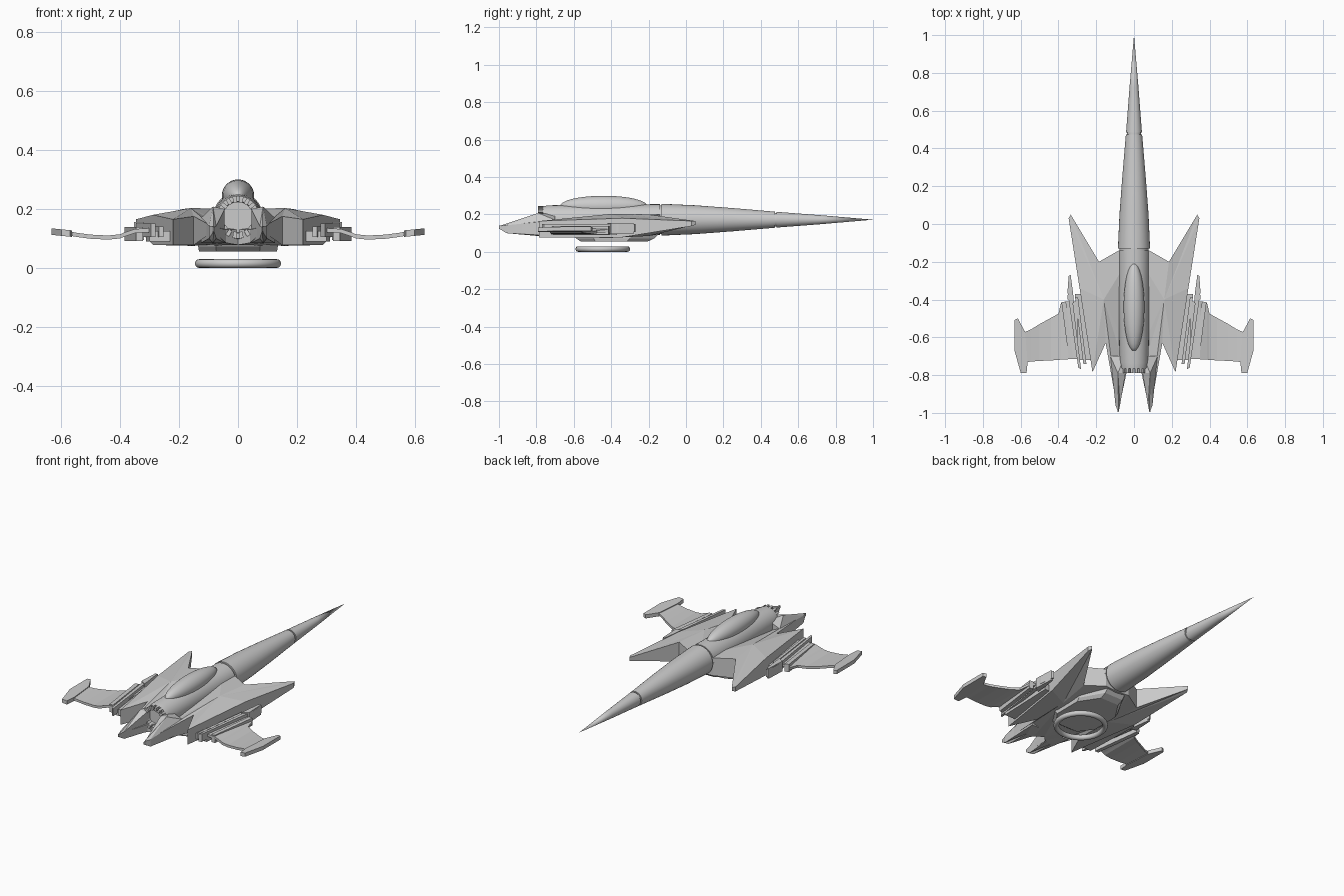
import bpy, bmesh, math
from mathutils import Matrix

if "Cube" in bpy.data.objects:
    bpy.data.objects.remove(bpy.data.objects["Cube"])

AXIS_Z = 0.172


def finish(name, bm, mirror=False, smooth=False):
    bmesh.ops.recalc_face_normals(bm, faces=bm.faces)
    me = bpy.data.meshes.new(name)
    bm.to_mesh(me)
    bm.free()
    ob = bpy.data.objects.new(name, me)
    bpy.context.collection.objects.link(ob)
    if mirror:
        ob.modifiers.new("Mirror", 'MIRROR').use_axis[0] = True
    if smooth:
        bpy.ops.object.select_all(action='DESELECT')
        ob.select_set(True)
        bpy.context.view_layer.objects.active = ob
        bpy.ops.object.shade_smooth_by_angle(angle=math.radians(35))
    return ob


def slab(name, pts, centre=None, mirror=True, closed=True):
    """Outline of (x, y, z_top, z_bottom) points; optional fan centre gives facets."""
    bm = bmesh.new()
    top = [bm.verts.new((x, y, t)) for x, y, t, b in pts]
    bot = [bm.verts.new((x, y, b)) for x, y, t, b in pts]
    n = len(pts)
    for i in range(n if closed else n - 1):
        j = (i + 1) % n
        bm.faces.new((top[i], top[j], bot[j], bot[i]))
    if centre:
        x, y, t, b = centre
        ct, cb = bm.verts.new((x, y, t)), bm.verts.new((x, y, b))
        for i in range(n):
            j = (i + 1) % n
            bm.faces.new((top[i], ct, top[j]))
            bm.faces.new((bot[i], bot[j], cb))
    else:
        bm.faces.new(top)
        bm.faces.new(bot[::-1])
    return finish(name, bm, mirror)


def flat(name, xy, z0, z1):
    return slab(name, [(x, y, z1, z0) for x, y in xy])


def revolve(name, profile, segs=32):
    """Lathe (radius, y) points round the long axis of the ship."""
    bm = bmesh.new()
    rings = []
    for r, y in profile:
        if r == 0:
            rings.append([bm.verts.new((0, y, AXIS_Z))])
        else:
            rings.append([bm.verts.new((r * math.cos(a), y, AXIS_Z + r * math.sin(a)))
                          for a in (2 * math.pi * k / segs for k in range(segs))])
    for a, b in zip(rings, rings[1:]):
        for k in range(segs):
            q = [a[k % len(a)], a[(k + 1) % segs % len(a)],
                 b[(k + 1) % segs % len(b)], b[k % len(b)]]
            bm.faces.new(list(dict.fromkeys(q)))
    return finish(name, bm, smooth=True)


# Long nose in two sections, separated by shallow grooves
revolve("nose_base", [(0, -.13), (.085, -.13), (.077, .05), (.062, .25), (.043, .475), (0, .475)])
revolve("nose_joint", [(0, .46), (.037, .46), (.037, .5), (0, .5)])
revolve("nose_tip", [(0, .485), (.042, .485), (.024, .72), (0, 1)])

# Fuselage tube and the engine recess
revolve("fuselage", [(0, -.12), (.077, -.12), (.077, -.14), (.083, -.14), (.081, -.4),
                     (.077, -.735), (.072, -.765), (.054, -.765), (.052, -.755), (0, -.755)])

# Engine teeth
bm = bmesh.new()
for k in range(18):
    m = (Matrix.Translation((0, -.775, AXIS_Z)) @ Matrix.Rotation(2 * math.pi * k / 18, 4, 'Y')
         @ Matrix.Translation((.061, 0, 0)) @ Matrix.Diagonal((.022, .03, .013, 1)))
    bmesh.ops.create_cube(bm, size=1, matrix=m)
finish("engine_teeth", bm)

# Canopy bubble
bm = bmesh.new()
bmesh.ops.create_uvsphere(bm, u_segments=32, v_segments=16, radius=1,
                          matrix=Matrix.Translation((0, -.44, .245))
                          @ Matrix.Diagonal((.055, .233, .055, 1)) @ Matrix.Rotation(math.pi / 2, 4, 'X'))
finish("canopy", bm, smooth=True)

# Faceted main hull with forward horns and rear points
slab("main_hull", [
    (0, -.14, .2, .09), (.08, -.14, .2, .095), (.185, -.2, .2, .085),
    (.335, .05, .165, .145), (.346, .03, .165, .138), (.288, -.34, .18, .078),
    (.22, -.785, .165, .078), (.15, -.63, .175, .078), (.085, -1, .14, .122),
    (.04, -.79, .13, .085), (0, -.75, .13, .078)],
    centre=(.16, -.4, .203, .075), closed=False)

# Tail spikes over the hull's rear tips
slab("tail_spike", [(.125, -.7, .17, .085), (.098, -.96, .142, .1), (.082, -1, .138, .125),
                    (.074, -.96, .142, .1), (.045, -.79, .2, .085), (.05, -.7, .2, .085)],
     centre=(.085, -.79, .208, .085))

# Belly plate, tapering downwards
bm = bmesh.new()
half = [(.06, -.15), (.135, -.29), (.135, -.5), (.075, -.6)]
outline = half + [(-x, y) for x, y in reversed(half)]
up = [bm.verts.new((x, y, .092)) for x, y in outline]
mid = [bm.verts.new((x, -.42 + (y + .42) * .93, .072)) for x, y in outline]
low = [bm.verts.new((x * .98, -.42 + (y + .42) * .8, .056)) for x, y in outline]
for a, b in ((up, mid), (mid, low)):
    for i in range(8):
        j = (i + 1) % 8
        bm.faces.new((a[i], a[j], b[j], b[i]))
bm.faces.new(low)
bm.faces.new(up)
finish("belly_plate", bm)

# Floating ring below the belly
bpy.ops.mesh.primitive_torus_add(major_segments=48, minor_segments=12, major_radius=.131,
                                 minor_radius=.015, location=(0, -.445, .015))
bpy.context.object.name = "landing_ring"
bpy.ops.object.shade_smooth_by_angle(angle=math.radians(40))

# Wing root blocks and long rails beside the hull
flat("root_block", [(.27, -.37), (.312, -.37), (.3, -.72), (.23, -.72)], .09, .125)
flat("inner_rail", [(.296, -.39), (.312, -.39), (.268, -.74), (.252, -.74)], .105, .14)
flat("main_rail", [(.334, -.27), (.346, -.275), (.352, -.36), (.295, -.76), (.28, -.77),
                   (.325, -.4)], .105, .15)
flat("rail_head", [(.322, -.37), (.334, -.28), (.346, -.28), (.352, -.4), (.318, -.42)], .095, .155)
flat("outer_rail", [(.36, -.41), (.384, -.415), (.345, -.71), (.322, -.71)], .092, .138)

# Curved outer wing, swept through (x, y_front, y_back, z) stations
stations = [(.3, -.41, -.715, .128), (.35, -.41, -.716, .125), (.386, -.415, -.718, .113),
            (.4, -.475, -.72, .107), (.44, -.497, -.722, .103), (.5, -.53, -.725, .106),
            (.545, -.558, -.728, .112), (.585, -.575, -.735, .119)]
bm = bmesh.new()
loops = [[bm.verts.new(c) for c in ((x, f, z - .007), (x, f, z + .007),
                                    (x, b, z + .007), (x, b, z - .007))]
         for x, f, b, z in stations]
for a, b in zip(loops, loops[1:]):
    for i in range(4):
        j = (i + 1) % 4
        bm.faces.new((a[i], a[j], b[j], b[i]))
bm.faces.new(loops[0])
bm.faces.new(loops[-1])
finish("outer_wing", bm, mirror=True)

# Winglet at each wing end, tilted up towards the tip
tip = [(.576, -.572), (.615, -.5), (.633, -.508), (.633, -.67), (.599, -.79), (.569, -.79), (.563, -.73)]
slab("winglet", [(x, y, .131 - (x - .6) * -.1, .109 + (x - .6) * .1) for x, y in tip])
